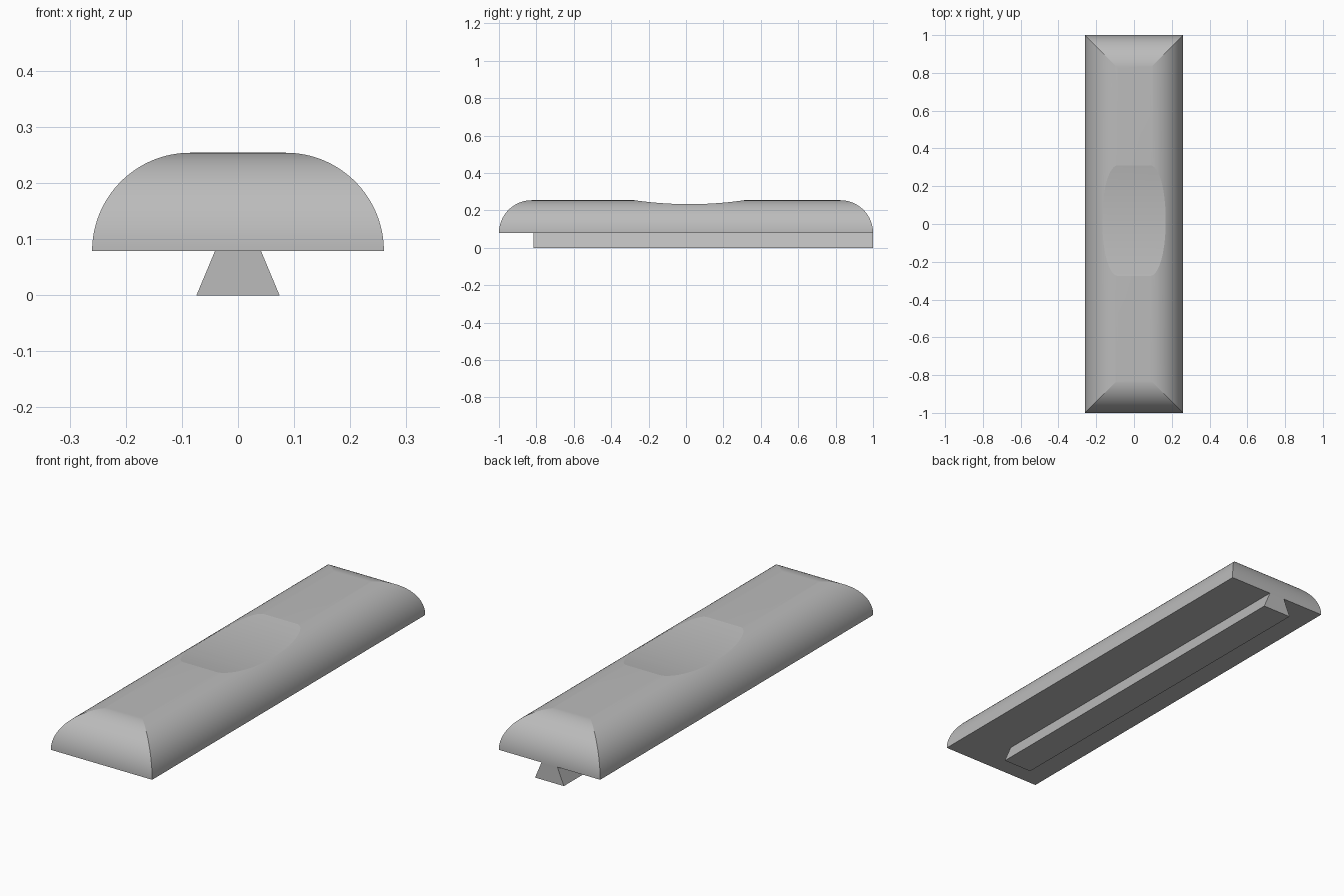
import bpy, bmesh, math

if "Cube" in bpy.data.objects:
    bpy.data.objects.remove(bpy.data.objects["Cube"])

BASE, TOP = 0.079, 0.254
HALF_X, HALF_Y = 0.26, 1.0
R = TOP - BASE

# Dark grey finish shared by both parts
grey = bpy.data.materials.new("dark_grey")
grey.diffuse_color = (0.5, 0.5, 0.5, 1)
grey.use_nodes = True
grey.node_tree.nodes["Principled BSDF"].inputs["Base Color"].default_value = grey.diffuse_color


def loft(name, rings):
    """Skin a list of equal closed rings and cap both ends."""
    bm = bmesh.new()
    rows = [[bm.verts.new(p) for p in ring] for ring in rings]
    n = len(rows[0])
    for a, b in zip(rows, rows[1:]):
        for i in range(n):
            j = (i + 1) % n
            bm.faces.new((a[i], a[j], b[j], b[i]))
    bm.faces.new(rows[0])
    bm.faces.new(rows[-1])
    bmesh.ops.recalc_face_normals(bm, faces=bm.faces)
    mesh = bpy.data.meshes.new(name)
    bm.to_mesh(mesh)
    bm.free()
    mesh.materials.append(grey)
    ob = bpy.data.objects.new(name, mesh)
    bpy.context.collection.objects.link(ob)
    return ob


# Body: stacked rectangles inset along a quarter circle, giving mitred corners
rings = []
STEPS = 32
for k in range(STEPS + 1):
    t = math.pi / 2 * k / STEPS
    d, z = R * (1 - math.cos(t)), BASE + R * math.sin(t)
    x, y = HALF_X - d, HALF_Y - d
    rings.append([(-x, -y, z), (x, -y, z), (x, y, z), (-x, y, z)])
body = loft("body", rings)

# Thumb dip: shallow cylinder cut across the top
DIP_Y, HALF_CHORD, DEPTH = 0.018, 0.293, 0.021
rad = (HALF_CHORD ** 2 + DEPTH ** 2) / (2 * DEPTH)
span = 1.4 * math.asin(HALF_CHORD / rad)
arc = []
for k in range(33):
    a = span * (k / 16 - 1)
    arc.append((DIP_Y + rad * math.sin(a), TOP - DEPTH + rad * (1 - math.cos(a))))
arc += [(arc[-1][0], 0.5), (arc[0][0], 0.5)]
cutter = loft("dip_cutter", [[(x, y, z) for y, z in arc] for x in (-0.4, 0.4)])

mod = body.modifiers.new("dip", 'BOOLEAN')
mod.operation = 'DIFFERENCE'
mod.solver = 'EXACT'
mod.object = cutter
bpy.context.view_layer.objects.active = body
body.select_set(True)
bpy.ops.object.modifier_apply(modifier="dip")
bpy.data.objects.remove(cutter, do_unlink=True)
bpy.ops.object.shade_smooth_by_angle(angle=math.radians(5))

# Dovetail rail: flush at the back, stops short of the front
section = [(-0.074, 0), (0.074, 0), (0.041, BASE), (-0.041, BASE)]
loft("dovetail_rail", [[(x, y, z) for x, z in section] for y in (-0.815, 1.0)])
